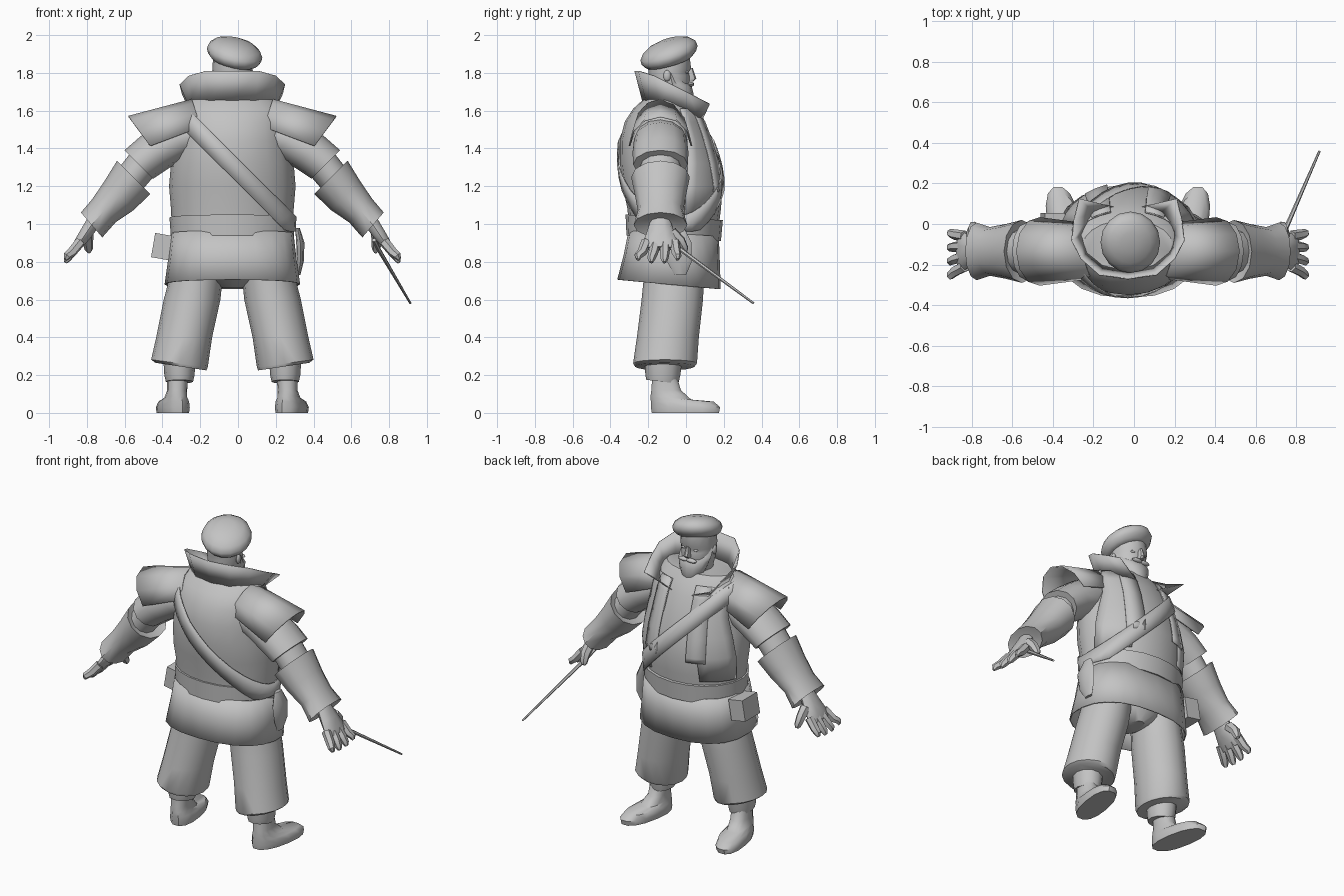
import bpy
import bmesh
from math import sin, cos, pi, radians, copysign
from mathutils import Vector, Matrix

cube = bpy.data.objects.get("Cube")
if cube:
    bpy.data.objects.remove(cube, do_unlink=True)

GREY = bpy.data.materials.new("plain_grey")
GREY.use_nodes = True
GREY.diffuse_color = (0.55, 0.55, 0.55, 1)
GREY.node_tree.nodes["Principled BSDF"].inputs["Base Color"].default_value = GREY.diffuse_color
AXIS = -0.03  # the body's own mirror plane


def finish(name, bm, thick=0, both=False, angle=40):
    """Turn a bmesh into an object, optionally with a mirrored twin."""
    for side in ("left", "right") if both else ("",):
        twin = bm.copy()
        bmesh.ops.scale(twin, vec=(-1 if side == "right" else 1, 1, 1), verts=twin.verts)
        bmesh.ops.translate(twin, vec=(AXIS, 0, 0), verts=twin.verts)
        bmesh.ops.recalc_face_normals(twin, faces=twin.faces)
        label = f"{side}_{name}" if side else name
        mesh = bpy.data.meshes.new(label)
        twin.to_mesh(mesh)
        twin.free()
        mesh.materials.append(GREY)
        mesh.polygons.foreach_set("use_smooth", [True] * len(mesh.polygons))
        mesh.set_sharp_from_angle(angle=radians(angle))
        obj = bpy.data.objects.new(label, mesh)
        bpy.context.collection.objects.link(obj)
        if thick:
            mod = obj.modifiers.new("thickness", "SOLIDIFY")
            mod.thickness = thick
            mod.offset = 0
    bm.free()


def skin(name, rows, closed=True, caps=True, **kw):
    """Join rows of points into a surface."""
    bm = bmesh.new()
    grid = [[bm.verts.new(p) for p in row] for row in rows]
    n = len(grid[0])
    for a, b in zip(grid, grid[1:]):
        for i in range(n if closed else n - 1):
            j = (i + 1) % n
            bm.faces.new((a[i], a[j], b[j], b[i]))
    if caps and closed:
        bm.faces.new(grid[0])
        bm.faces.new(grid[-1])
    finish(name, bm, **kw)


def loft(name, rings, n=16, arc=None, power=1, caps=True, **kw):
    """Skin rings given as (centre, half axis, half axis)."""
    a0, a1 = arc or (0, 2 * pi)
    steps = n + 1 if arc else n

    def soft(f):
        return copysign(abs(f) ** power, f)
    rows = []
    for c, u, v in rings:
        angles = [a0 + (a1 - a0) * i / n for i in range(steps)]
        rows.append([c + u * soft(cos(t)) + v * soft(sin(t)) for t in angles])
    skin(name, rows, closed=not arc, caps=caps, **kw)


def level(z, rx, back, front, slope=0.0, cx=0.0, lean=0.0, turn=0.0):
    return (Vector((cx, (back + front) / 2, z)), Vector((rx, 0, lean)),
            Vector((turn, (front - back) / 2, slope)))


def cross(x, z, high, wide, dx=0.7, dz=0.7, cy=-0.135):
    return Vector((x, cy, z)), Vector((0, wide, 0)), Vector((dx * high, 0, dz * high))


def tube(name, points, radii, n=6, **kw):
    pts = [Vector(p) for p in points]
    u = (pts[-1] - pts[0]).orthogonal().normalized()
    v = (pts[-1] - pts[0]).normalized().cross(u)
    loft(name, [(p, u * r, v * r) for p, r in zip(pts, radii)], n=n, **kw)


def ball(name, centre, size, **kw):
    bm = bmesh.new()
    bmesh.ops.create_uvsphere(bm, u_segments=10, v_segments=6, radius=1)
    bmesh.ops.transform(bm, matrix=Matrix.Translation(centre) @ Matrix.Diagonal((*size, 1)), verts=bm.verts)
    finish(name, bm, **kw)


# Torso
BODY = [(0.96, 0.32, -0.30, 0.17), (1.08, 0.325, -0.31, 0.185), (1.2, 0.335, -0.335, 0.195),
        (1.32, 0.325, -0.35, 0.175), (1.44, 0.305, -0.35, 0.14), (1.54, 0.295, -0.325, 0.1),
        (1.61, 0.28, -0.28, 0.06), (1.66, 0.22, -0.225, 0.02)]
loft("torso", [level(*b) for b in BODY], n=20)


def on_body(z, t, off=0.012):
    """Point on the torso at a height and an angle around it."""
    z = min(max(z, BODY[0][0]), BODY[-1][0])
    for a, b in zip(BODY, BODY[1:]):
        if z <= b[0]:
            f = (z - a[0]) / (b[0] - a[0])
            rx, back, front = (p + (q - p) * f for p, q in zip(a[1:], b[1:]))
            break
    ry = (front - back) / 2 + off
    return Vector(((rx + off) * cos(t), (back + front) / 2 + ry * sin(t), z))


# Diagonal strap from one shoulder to the opposite hip
def strap_edge(shift):
    row = []
    for i in range(32):
        t, z = 2 * pi * i / 32, 1.3
        for _ in range(12):
            z = 0.5 * z + 0.5 * (1.31 + shift - on_body(z, t).x)
        row.append(on_body(z, t, 0.013))
    return row


skin("diagonal_strap", [strap_edge(s) for s in (-0.065, 0, 0.065)], caps=False, thick=0.006)

# Open coat fronts and flat scarf ends
skin("coat_front", [[on_body(z, pi / 2 - 0.3 - w - k * 0.2, 0.005) for k in range(5)]
                    for z, w in ((1.05, 0.25), (1.2, 0.2), (1.32, 0.1), (1.44, 0), (1.54, 0), (1.61, 0))],
     closed=False, both=True, thick=0.006)
skin("scarf_end", [[on_body(z, pi / 2 - 0.3 - k * 0.18, 0.01) for k in range(3)]
                   for z in (1.17, 1.2, 1.32, 1.44, 1.54, 1.61)], closed=False, both=True, thick=0.005)

# Belt and coat skirt
loft("belt", [level(0.925, 0.325, -0.315, 0.185, -0.015), level(1.035, 0.333, -0.32, 0.195, -0.015)], n=20)
loft("coat_skirt", [level(0.95, 0.32, -0.3, 0.17, -0.015), level(0.82, 0.335, -0.325, 0.175, -0.02),
                    level(0.68, 0.355, -0.36, 0.18, -0.025)], n=20, power=0.85, caps=False, thick=0.008)

# Hip pouch and holster
bm = bmesh.new()
bmesh.ops.create_cube(bm, size=1)
bmesh.ops.transform(bm, matrix=Matrix.Translation((-0.37, -0.02, 0.88)) @ Matrix.Rotation(0.17, 4, "Y")
                    @ Matrix.Diagonal((0.1, 0.15, 0.13, 1)), verts=bm.verts)
finish("hip_pouch", bm)
loft("holster", [level(0.98, 0.012, -0.08, -0.01, 0, 0.345), level(0.9, 0.022, -0.12, 0.03, 0, 0.36),
                 level(0.8, 0.018, -0.1, 0.03, 0, 0.36), level(0.73, 0.01, -0.06, 0.0, 0, 0.35)], n=8)

# Trousers
loft("trouser_seat", [level(0.66, 0.05, -0.14, 0.04), level(0.72, 0.18, -0.22, 0.08),
                      level(0.9, 0.26, -0.24, 0.1)])
loft("trouser_leg", [level(0.84, 0.13, -0.22, 0.09, 0, 0.17), level(0.7, 0.142, -0.225, 0.095, 0, 0.195),
                     level(0.6, 0.15, -0.235, 0.09, 0, 0.213),
                     level(0.4, 0.148, -0.26, 0.068, 0, 0.255), level(0.262, 0.15, -0.28, 0.058, 0, 0.28, 0.02),
                     level(0.245, 0.135, -0.27, 0.045, 0, 0.272, 0.02)], both=True)

# Sock cuffs and boots
loft("ankle_cuff", [level(0.28, 0.085, -0.22, -0.02, 0, 0.28), level(0.2, 0.08, -0.215, -0.03, 0, 0.28),
                    level(0.165, 0.072, -0.21, -0.04, -0.01, 0.28)], n=12, both=True)
loft("boot", [level(0.2, 0.055, -0.18, -0.05, 0, 0.29), level(0.12, 0.053, -0.185, -0.025, 0, 0.292),
              level(0.08, 0.06, -0.19, 0.03, -0.01, 0.3, 0, 0.01), level(0.06, 0.075, -0.19, 0.15, 0, 0.31, 0, 0.025),
              level(0.03, 0.082, -0.19, 0.185, 0, 0.315, 0, 0.03), level(0, 0.078, -0.185, 0.178, 0, 0.315, 0, 0.03)],
     n=14, power=0.85, both=True)

# Sleeves, shoulder flaps and flared gauntlets
loft("upper_sleeve", [cross(0.18, 1.48, 0.11, 0.12), cross(0.3, 1.45, 0.125, 0.14), cross(0.41, 1.38, 0.115, 0.148),
                      cross(0.495, 1.315, 0.108, 0.145)], n=12, both=True)
loft("shoulder_flap", [cross(0.17, 1.52, 0.145, 0.13, 0.3, 0.95), cross(0.44, 1.42, 0.186, 0.165, 0.59, 0.8)],
     n=6, arc=(-0.05, pi + 0.05), both=True, thick=0.008, angle=25)
loft("inner_sleeve", [cross(0.44, 1.36, 0.09, 0.11), cross(0.57, 1.2, 0.085, 0.105)], n=12, both=True)
loft("gauntlet", [cross(0.535, 1.23, 0.08, 0.1), cross(0.522, 1.247, 0.126, 0.155), cross(0.6, 1.15, 0.11, 0.135),
                  cross(0.68, 1.07, 0.088, 0.12), cross(0.745, 0.995, 0.087, 0.142, 0.65, 0.76),
                  cross(0.735, 1.005, 0.05, 0.08)], n=12, both=True)

# Hands
loft("palm", [cross(0.735, 1.01, 0.04, 0.055, 0.83, 0.55), cross(0.775, 0.95, 0.036, 0.075, 0.83, 0.55),
              cross(0.81, 0.9, 0.03, 0.095, 0.83, 0.55), cross(0.83, 0.87, 0.02, 0.09, 0.83, 0.55)], n=10, both=True)
for i, word in enumerate(("little", "ring", "middle", "index")):
    base, tip = -0.21 + i * 0.05, -0.255 + i * 0.07
    drop = 0.015 if i in (0, 3) else 0
    tube(f"{word}_finger", [(0.805, base, 0.905), (0.85, (base + tip) / 2, 0.85), (0.876, tip, 0.815 + drop),
                            (0.884, tip, 0.797 + drop)], (0.028, 0.026, 0.021, 0.01), both=True)
tube("thumb", [(0.765, -0.08, 0.96), (0.765, -0.03, 0.91), (0.76, -0.005, 0.865), (0.758, 0, 0.85)],
     (0.033, 0.029, 0.022, 0.01), both=True)

# Wand held in one hand
tube("wand", [(0.75, -0.1, 0.915), (0.77, -0.04, 0.873), (0.943, 0.358, 0.58)], (0.012, 0.012, 0.006))

# Tall flaring collar with slanted front edges, built from its left half
FOOT = [(0, -0.23, 1.655), (0.12, -0.21, 1.655), (0.2, -0.14, 1.64), (0.225, -0.05, 1.615),
        (0.17, 0.06, 1.565), (0.07, 0.085, 1.55)]
RIM = [(0, -0.27, 1.81), (0.14, -0.25, 1.81), (0.23, -0.17, 1.785), (0.277, -0.08, 1.74),
       (0.265, 0.02, 1.69), (0.24, 0.125, 1.635)]
skin("tall_collar", [[(-x, y, z) for x, y, z in half[:0:-1]] + half for half in (FOOT, RIM)],
     closed=False, thick=0.006, angle=20)
loft("neck_scarf", [level(1.54, 0.14, -0.18, 0.08, -0.03), level(1.59, 0.12, -0.18, 0.05, -0.02),
                    level(1.64, 0.085, -0.17, 0.01, -0.02)], n=12)

# Head, face and beard
loft("head", [level(1.6, 0.07, -0.17, -0.03), level(1.68, 0.085, -0.18, 0.005), level(1.74, 0.1, -0.195, 0.022),
              level(1.785, 0.104, -0.2, 0.02), level(1.805, 0.105, -0.2, 0.016), level(1.825, 0.106, -0.205, 0.03),
              level(1.9, 0.1, -0.2, 0.02)], n=14)
loft("beard", [level(1.61, 0.035, -0.05, 0.03), level(1.635, 0.065, -0.08, 0.043), level(1.69, 0.09, -0.11, 0.04),
               level(1.73, 0.102, -0.12, 0.03), level(1.755, 0.106, -0.12, 0.0), level(1.8, 0.107, -0.12, -0.04)], n=12)
loft("nose", [level(1.755, 0.018, 0, 0.04), level(1.77, 0.02, 0, 0.055), level(1.825, 0.01, 0, 0.036)], n=8)
ball("moustache", (0.026, 0.026, 1.74), (0.038, 0.017, 0.013), both=True)
ball("eye", (0.042, 0.004, 1.803), (0.015, 0.01, 0.008), both=True)
ball("ear", (0.103, -0.1, 1.785), (0.012, 0.02, 0.03), both=True)

# Soft cap, tipped back and to one side
CAP = [(1.85, 0.105), (1.86, 0.122), (1.88, 0.14), (1.905, 0.147), (1.935, 0.135), (1.962, 0.1), (1.978, 0.045)]
loft("soft_cap", [(Vector((0.012, -0.09, z)), Vector((r, 0, -0.17 * r)), Vector((0, r * 1.03, 0.27 * r)))
                  for z, r in CAP], n=16, angle=60)
